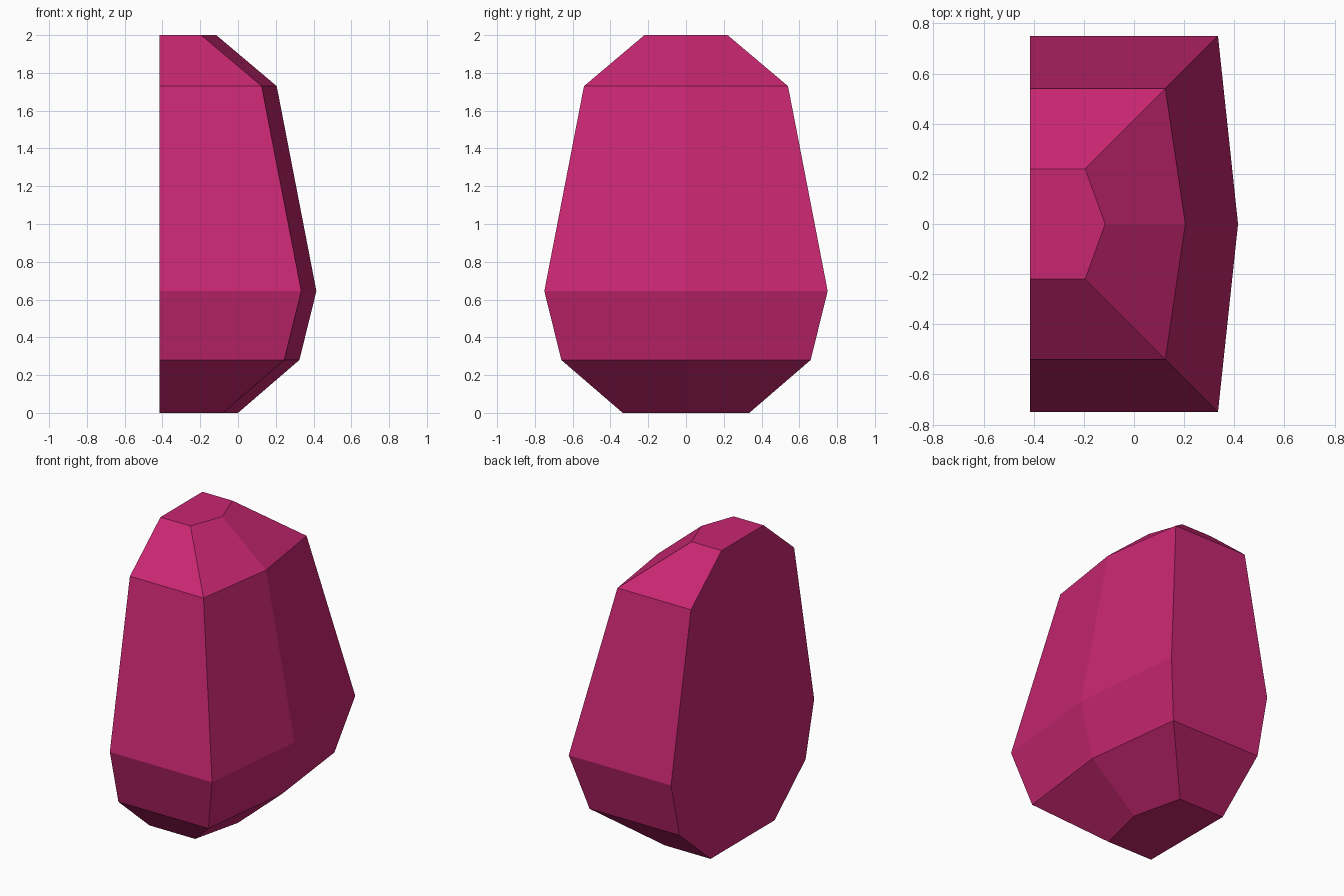
import bpy
import bmesh

cube = bpy.data.objects.get("Cube")
if cube:
    bpy.data.objects.remove(cube, do_unlink=True)

# Single magenta colour
pink = bpy.data.materials.new("magenta")
pink.use_nodes = True
colour = (0.58, 0.02, 0.166, 1)
pink.diffuse_color = colour
pink.node_tree.nodes["Principled BSDF"].inputs["Base Color"].default_value = colour

# Half of a faceted gem: flat cut side, squared corners and a shallow ridge
CUT_X = -0.415
RIDGE = 0.08
LEVELS = [(0, 0.335), (0.28, 0.66), (0.645, 0.75), (1.73, 0.54), (2, 0.22)]  # height, half width


def section(bm, z, half):
    corner = half + CUT_X
    outline = [(CUT_X, -half), (corner, -half), (corner + RIDGE, 0),
               (corner, half), (CUT_X, half)]
    return [bm.verts.new((x, y, z)) for x, y in outline]


bm = bmesh.new()
rings = [section(bm, z, half) for z, half in LEVELS]

# Facets between neighbouring sections
for low, high in zip(rings, rings[1:]):
    for i in range(len(low) - 1):
        bm.faces.new((low[i], low[i + 1], high[i + 1], high[i]))

# Bottom, top and the one large flat cut face
bm.faces.new(rings[0][::-1])
bm.faces.new(rings[-1])
bm.faces.new([r[0] for r in rings] + [r[-1] for r in reversed(rings)])
bmesh.ops.recalc_face_normals(bm, faces=bm.faces)

mesh = bpy.data.meshes.new("half_gem")
bm.to_mesh(mesh)
bm.free()
mesh.materials.append(pink)
gem = bpy.data.objects.new("half_gem", mesh)
bpy.context.collection.objects.link(gem)
